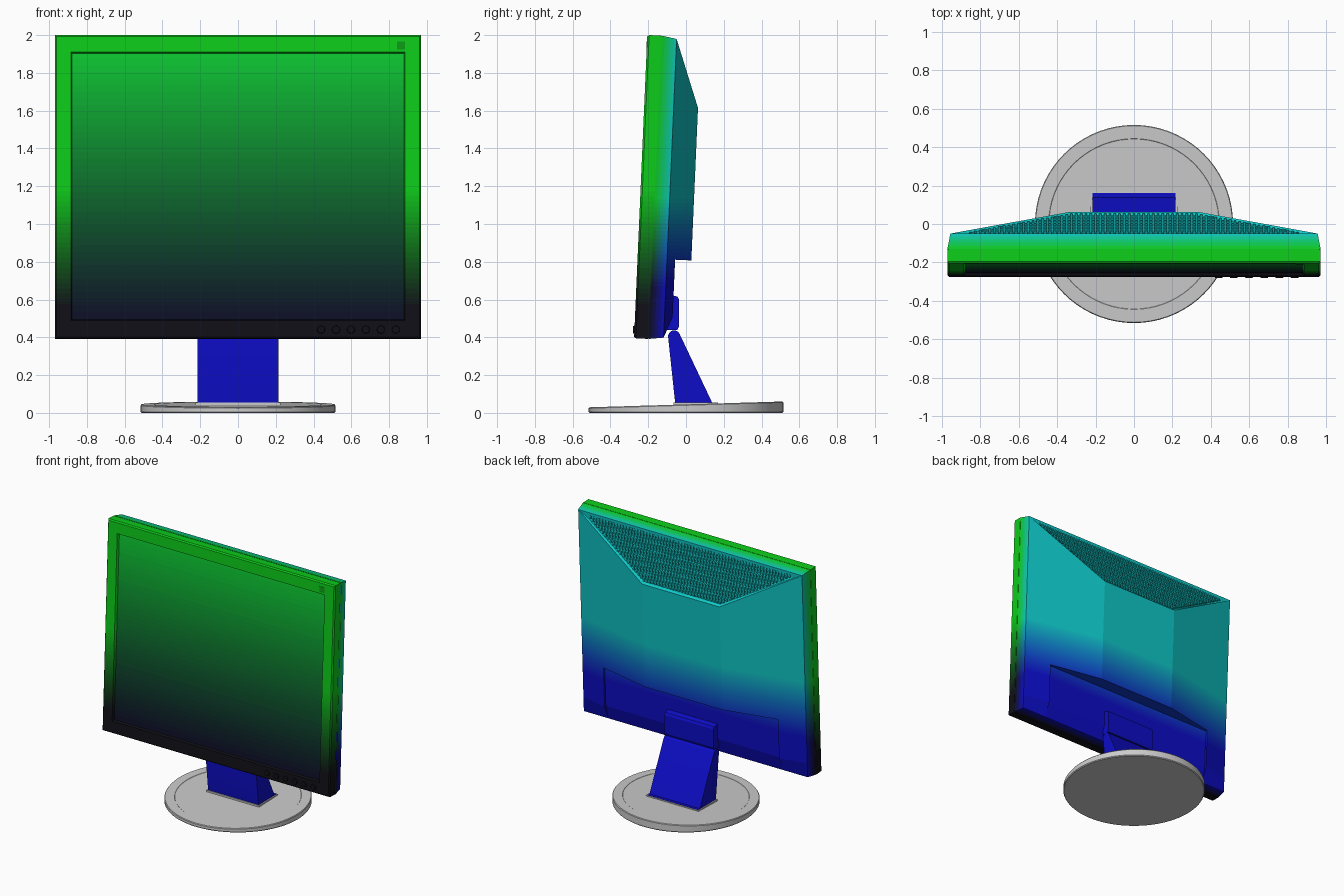
import bpy, bmesh, math
from mathutils import Matrix, Vector, Color

if "Cube" in bpy.data.objects:
    bpy.data.objects.remove(bpy.data.objects["Cube"])

# panel frame: x across, y = depth from the front face, z = height, tilted back
TILT = Matrix.Translation((0, -0.275, 0.395)) @ Matrix.Rotation(math.radians(-2.5), 4, 'X')
GREEN, BLACK = (0.05, 0.8, 0.1), (0.06, 0.06, 0.09)
TEAL, BLUE = (0.06, 0.78, 0.78), (0.05, 0.05, 0.78)


def mix(a, b, t):
    return [p + (q - p) * t for p, q in zip(a, b)]


def material(name, rgb):
    mat = bpy.data.materials.new(name)
    mat.diffuse_color = (*Color(rgb).from_srgb_to_scene_linear(), 1)
    mat.use_nodes = True
    mat.node_tree.nodes["Principled BSDF"].inputs["Base Color"].default_value = mat.diffuse_color
    return mat


def finish(bm, name, matrix=None, low=None, high=None, fade=None, bands=24, smooth=False):
    """Turn a bmesh into an object; colour it plainly or as bands from low to high."""
    if matrix:
        bm.transform(matrix)
    me = bpy.data.meshes.new(name)
    if low and not fade:
        me.materials.append(material(name, low))
    if fade:
        z0, z1 = fade
        for i in range(bands):
            me.materials.append(material(f"{name}_{i}", mix(low, high, i / (bands - 1))))
            if i:
                bmesh.ops.bisect_plane(bm, geom=bm.verts[:] + bm.edges[:] + bm.faces[:],
                                       plane_co=(0, 0, z0 + (z1 - z0) * i / bands), plane_no=(0, 0, 1))
        for f in bm.faces:
            t = (f.calc_center_bounds().z - z0) / (z1 - z0)
            f.material_index = max(0, min(bands - 1, math.floor(t * bands)))
    bm.to_mesh(me)
    bm.free()
    ob = bpy.data.objects.new(name, me)
    bpy.context.collection.objects.link(ob)
    if smooth:
        bpy.ops.object.select_all(action='DESELECT')
        ob.select_set(True)
        bpy.context.view_layer.objects.active = ob
        bpy.ops.object.shade_smooth_by_angle(angle=math.radians(30))
    return ob


def loft(bm, loops, caps=True):
    """Skin closed loops of points, optionally capping both ends."""
    rows = [[bm.verts.new(p) for p in loop] for loop in loops]
    for a, b in zip(rows, rows[1:]):
        for i in range(len(a)):
            j = (i + 1) % len(a)
            bm.faces.new((a[i], a[j], b[j], b[i]))
    if caps:
        bm.faces.new(rows[0])
        bm.faces.new(rows[-1])
    bmesh.ops.recalc_face_normals(bm, faces=bm.faces[:])


def rect(x, z0, z1, d):
    return [(-x, d, z0), (x, d, z0), (x, d, z1), (-x, d, z1)]


def box(bm, centre, size, rot=None):
    m = Matrix.Translation(centre) @ (rot or Matrix()) @ Matrix.Diagonal((*size, 1))
    bmesh.ops.create_cube(bm, size=1, matrix=m)


def extrude_x(profile, half):
    bm = bmesh.new()
    loft(bm, [[(s * half, y, z) for y, z in profile] for s in (-1, 1)])
    return bm


# front bezel
H = 1.607
bm = bmesh.new()
loft(bm, [rect(0.97, 0, H, 0.073), rect(0.97, 0, H, 0.010), rect(0.962, 0.008, H - 0.008, 0),
          rect(0.885, 0.093, 1.517, 0), rect(0.876, 0.102, 1.508, 0.024)])
finish(bm, "front_bezel", TILT, BLACK, GREEN, (0.55, 1.2))

# screen
bm = bmesh.new()
box(bm, (0, 0.020, 0.805), (1.756, 0.006, 1.41))
finish(bm, "screen", TILT, (0.05, 0.06, 0.15), (0.05, 0.8, 0.2), (0.5, 1.91), 40)

# control buttons
bm = bmesh.new()
for i in range(6):
    bmesh.ops.create_cone(bm, cap_ends=True, segments=20, radius1=0.022, radius2=0.019, depth=0.012,
                          matrix=Matrix.Translation((0.44 + 0.079 * i, -0.002, 0.046))
                          @ Matrix.Rotation(math.pi / 2, 4, 'X'))
finish(bm, "control_buttons", TILT, BLACK, smooth=True)

# small corner plate
bm = bmesh.new()
box(bm, (0.863, 0, 1.552), (0.042, 0.004, 0.042))
finish(bm, "corner_plate", TILT, (0.05, 0.6, 0.08))

# seam groove between bezel and rim
bm = bmesh.new()
loft(bm, [rect(0.965, 0.005, H - 0.005, d) for d in (0.070, 0.080)])
finish(bm, "seam", TILT, BLACK, GREEN, (0.55, 1.2))

# rear rim in strips that shade from the front colours to the back colours
STRIPS = 5
ring = lambda t: rect(0.97 - 0.015 * t, 0.01 * t, H - 0.014 * t, 0.076 + 0.080 * t)
for k in range(STRIPS):
    bm = bmesh.new()
    loft(bm, [ring(k / STRIPS), ring((k + 1) / STRIPS)], caps=False)
    t = (k + 0.5) / STRIPS
    finish(bm, f"rear_rim_{k + 1}", TILT, mix(BLACK, BLUE, t), mix(GREEN, TEAL, t), (0.65, 1.15))

# back cover: wedge sides, central hump, recess below, sloping vent face on top
O = lambda h: (0.955, 0.156, h)
S = lambda h: (0.745, 0.199, h)
F = lambda h: (0.745, 0.183, h)
P = lambda h: (0.33, 0.285, h)
C = lambda d, h: (0, d, h)
A, lo, mid, top, edge = (0.745, 0.156, 0.01), 0.12, 0.425, 1.233, 1.593
half_faces = [
    [O(0.01), A, S(lo), O(lo)], [A, F(lo), S(lo)], [A, C(0.156, 0.01), C(0.183, lo), F(lo)],
    [O(lo), S(lo), S(mid), O(mid)], [S(lo), F(lo), F(mid), S(mid)],
    [F(lo), C(0.183, lo), C(0.183, mid), F(mid)],
    [F(mid), C(0.183, mid), C(0.285, mid), P(mid), S(mid)],
    [O(mid), S(mid), P(mid), P(top), O(edge)],
    [P(mid), C(0.285, mid), C(0.285, top), P(top)]]
bm = bmesh.new()
for s in (1, -1):
    for pts in half_faces:
        bm.faces.new([bm.verts.new((s * x, d, h)) for x, d, h in pts])
flip = lambda p: (-p[0], p[1], p[2])
bm.faces.new([bm.verts.new(p) for p in
              (O(edge), P(top), C(0.285, top), flip(P(top)), flip(O(edge)))])
bmesh.ops.remove_doubles(bm, verts=bm.verts[:], dist=0.0005)
bmesh.ops.holes_fill(bm, edges=[e for e in bm.edges if e.is_boundary], sides=0)
bmesh.ops.recalc_face_normals(bm, faces=bm.faces[:])
vent = max(bm.faces, key=lambda f: f.calc_center_median().z)
bmesh.ops.inset_individual(bm, faces=[vent], thickness=0.02, depth=-0.014)
finish(bm, "back_cover", TILT, BLUE, TEAL, (0.7, 1.15))

# vent grille bars and cross rails on the sloping face
slope = Vector((0, 0.129, -0.36))
normal = Vector((0, 0.36, 0.129)).normalized()
rot = Matrix.Rotation(math.atan2(0.129, 0.36), 4, 'X')
at = lambda x, t: Vector((x, 0.156, edge)) + slope * t - normal * 0.009
bm = bmesh.new()
for i in range(-34, 35):
    x = i * 0.025
    t0, t1 = 0.052, min(0.948, (0.955 - abs(x)) / 0.625 - 0.062)
    if t1 > t0 + 0.02:
        box(bm, at(x, (t0 + t1) / 2), (0.012, 0.012, slope.length * (t1 - t0)), rot)
for k in range(1, 6):
    t = 0.052 + 0.896 * k / 6
    box(bm, at(0, t), (2 * (0.955 - 0.625 * (t + 0.062)), 0.010, 0.008), rot)
finish(bm, "vent_grille", TILT, (0.06, 0.7, 0.7))

# mounting bracket in the recess
finish(extrude_x([(-0.11, 0.44), (-0.045, 0.44), (-0.036, 0.46), (-0.036, 0.60),
                  (-0.045, 0.615), (-0.10, 0.63)], 0.21), "mount_bracket", low=BLUE)

# neck with a rounded hinge top
arc = [(-0.063 + 0.032 * math.cos(a), 0.405 + 0.032 * math.sin(a))
       for a in (math.radians(25 + 155 * i / 8) for i in range(9))]
finish(extrude_x([(-0.055, 0.03), (0.15, 0.03)] + arc, 0.215), "neck", low=BLUE, smooth=True)

# neck foot and the collar around it
bm = bmesh.new()
box(bm, (0, 0.052, 0.044), (0.432, 0.218, 0.024))
finish(bm, "neck_foot", low=BLUE)
bm = bmesh.new()
box(bm, (0, 0.052, 0.042), (0.45, 0.234, 0.024))
finish(bm, "neck_collar")

# round base, thicker at the back, with a fine ring step
bm = bmesh.new()
profile = [(0.510, 0, 0), (0.515, 0.006, 0), (0.515, 0.040, 1), (0.511, 0.045, 1),
           (0.444, 0.045, 1), (0.442, 0.0435, 1)]
N = 72
loft(bm, [[(r * math.cos(a), r * math.sin(a), z + lift * 0.03 * r * math.sin(a))
           for a in (2 * math.pi * i / N for i in range(N))] for r, z, lift in profile])
finish(bm, "base", smooth=True)
